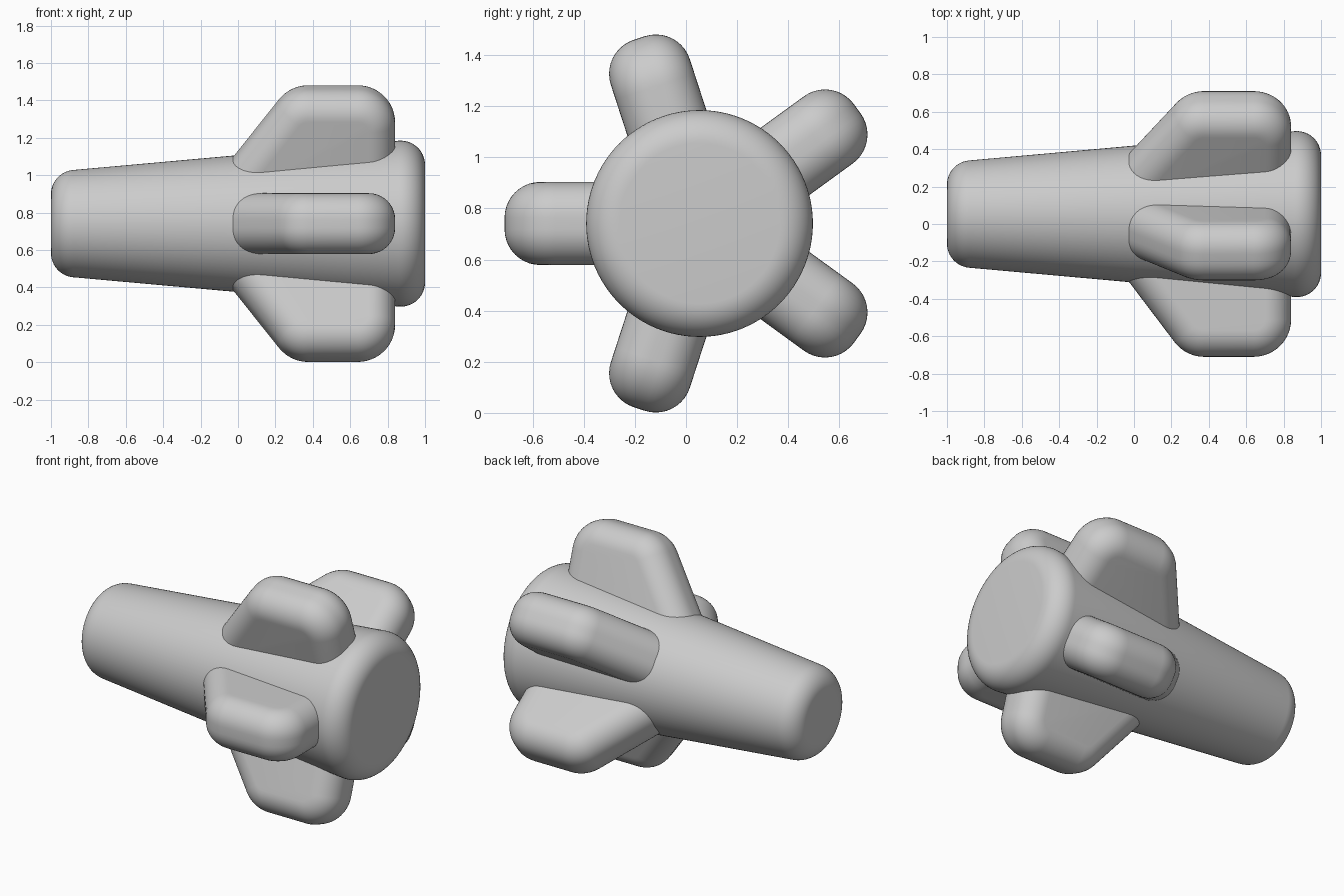
import bpy, bmesh
from math import sin, cos, pi, radians, sqrt, tan
from mathutils import Vector

if "Cube" in bpy.data.objects:
    bpy.data.objects.remove(bpy.data.objects["Cube"])

CY, CZ = 0.053, 0.741      # body axis


def round_corner(a, b, c, radius, steps=12):
    """Points of an arc that rounds corner b between a and c."""
    a, b, c = Vector(a), Vector(b), Vector(c)
    u, v = (a - b).normalized(), (c - b).normalized()
    half = u.angle(v) / 2
    centre = b + (u + v).normalized() * (radius / sin(half))
    p, q = b + u * radius / tan(half) - centre, b + v * radius / tan(half) - centre
    return [centre + p.slerp(q, i / steps) * radius / p.slerp(q, i / steps).length
            for i in range(steps + 1)]


def loft(name, rings):
    """Skin closed rings of points and cap both ends."""
    bm = bmesh.new()
    vs = [[bm.verts.new(p) for p in ring] for ring in rings]
    n = len(vs[0])
    for r0, r1 in zip(vs, vs[1:]):
        for i in range(n):
            bm.faces.new((r0[i], r0[(i + 1) % n], r1[(i + 1) % n], r1[i]))
    bm.faces.new(vs[0])
    bm.faces.new(vs[-1])
    bmesh.ops.recalc_face_normals(bm, faces=bm.faces)
    mesh = bpy.data.meshes.new(name)
    bm.to_mesh(mesh)
    bm.free()
    obj = bpy.data.objects.new(name, mesh)
    bpy.context.collection.objects.link(obj)
    bpy.ops.object.select_all(action='DESELECT')
    obj.select_set(True)
    bpy.context.view_layer.objects.active = obj
    bpy.ops.object.shade_smooth_by_angle(angle=radians(35))
    obj.location = (0, CY, CZ)
    return obj


# tapered body with rounded ends, lathed around x
small, big = (-1, 0.276), (1, 0.456)
profile = (round_corner((-1, 0), small, big, 0.13)
           + round_corner(small, big, (1, 0), 0.13))
SEG = 96
loft("body", [[(x, r * cos(2 * pi * i / SEG), r * sin(2 * pi * i / SEG))
               for i in range(SEG)] for x, r in profile])

# fins: rounded swept outline, shrunk toward both flat sides for soft edges
BASE, TOP, BACK, SLOPE = 0.25, 0.763, 0.84, 1.32
HALF, SOFT, CORNER = 0.1625, 0.14, 0.2


def fin_outline(d):
    def lead(r):
        return -0.025 + (r - 0.365) / SLOPE + d * sqrt(1 + 1 / SLOPE ** 2)
    top = TOP - d
    a, b = (BACK - d, BASE), (BACK - d, top)
    c, e = (lead(top), top), (lead(BASE), BASE)
    return ([Vector(a)] + round_corner(a, b, c, CORNER - d)
            + round_corner(b, c, e, CORNER - d) + [Vector(e)])


STEPS = 10
arc = [pi / 2 * i / STEPS for i in range(STEPS + 1)]
layers = [(HALF - SOFT + SOFT * sin(t), SOFT * (1 - cos(t))) for t in arc]
layers = [(-u, d) for u, d in reversed(layers)] + layers
for k in range(5):
    fin = loft(f"fin_{k + 1}", [[(p.x, u, p.y) for p in fin_outline(d)]
                                for u, d in layers])
    fin.rotation_euler.x = radians(90 + 72 * k)
